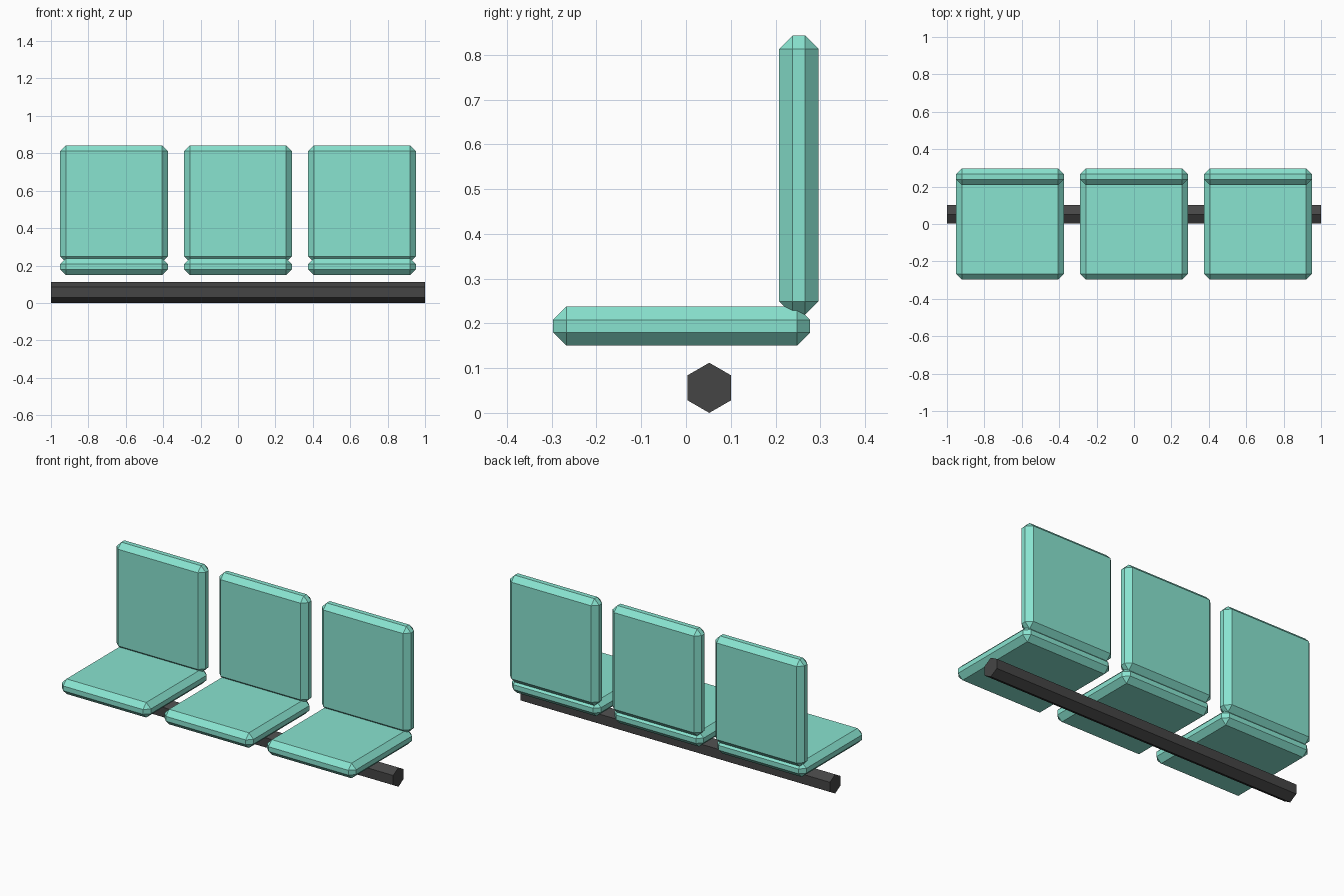
import bpy
import math

cube = bpy.data.objects.get("Cube")
if cube:
    bpy.data.objects.remove(cube, do_unlink=True)


def make_material(name, colour):
    mat = bpy.data.materials.new(name)
    mat.use_nodes = True
    rgba = (*colour, 1.0)
    mat.diffuse_color = rgba
    mat.node_tree.nodes["Principled BSDF"].inputs["Base Color"].default_value = rgba
    return mat


teal = make_material("teal", (0.25, 0.77, 0.63))
charcoal = make_material("charcoal", (0.06, 0.06, 0.06))

WIDTH = 0.575
THICK = 0.088
CHAMFER = 0.03


def cushion(name, centre, size):
    """Box with every edge cut by a single flat chamfer."""
    bpy.ops.mesh.primitive_cube_add(size=1, location=centre)
    obj = bpy.context.object
    obj.name = name
    obj.scale = size
    bpy.ops.object.transform_apply(location=False, rotation=False, scale=True)
    bevel = obj.modifiers.new("chamfer", 'BEVEL')
    bevel.width = CHAMFER
    bevel.segments = 1
    bevel.limit_method = 'NONE'
    obj.data.materials.append(teal)


# Three seats with upright backs
for side, x in (("right", -0.663), ("middle", 0.0), ("left", 0.663)):
    cushion(side + "_seat", (x, -0.01, 0.194), (WIDTH, WIDTH, THICK))
    cushion(side + "_backrest", (x, 0.252, 0.531), (WIDTH, THICK, 0.624))

# Hexagonal support bar along x, with a corner facing up
bpy.ops.mesh.primitive_cylinder_add(
    vertices=6, radius=0.056, depth=2.0,
    location=(0, 0.052, 0.056), rotation=(math.pi / 2, 0, math.pi / 2))
bar = bpy.context.object
bar.name = "support_bar"
bar.data.materials.append(charcoal)
